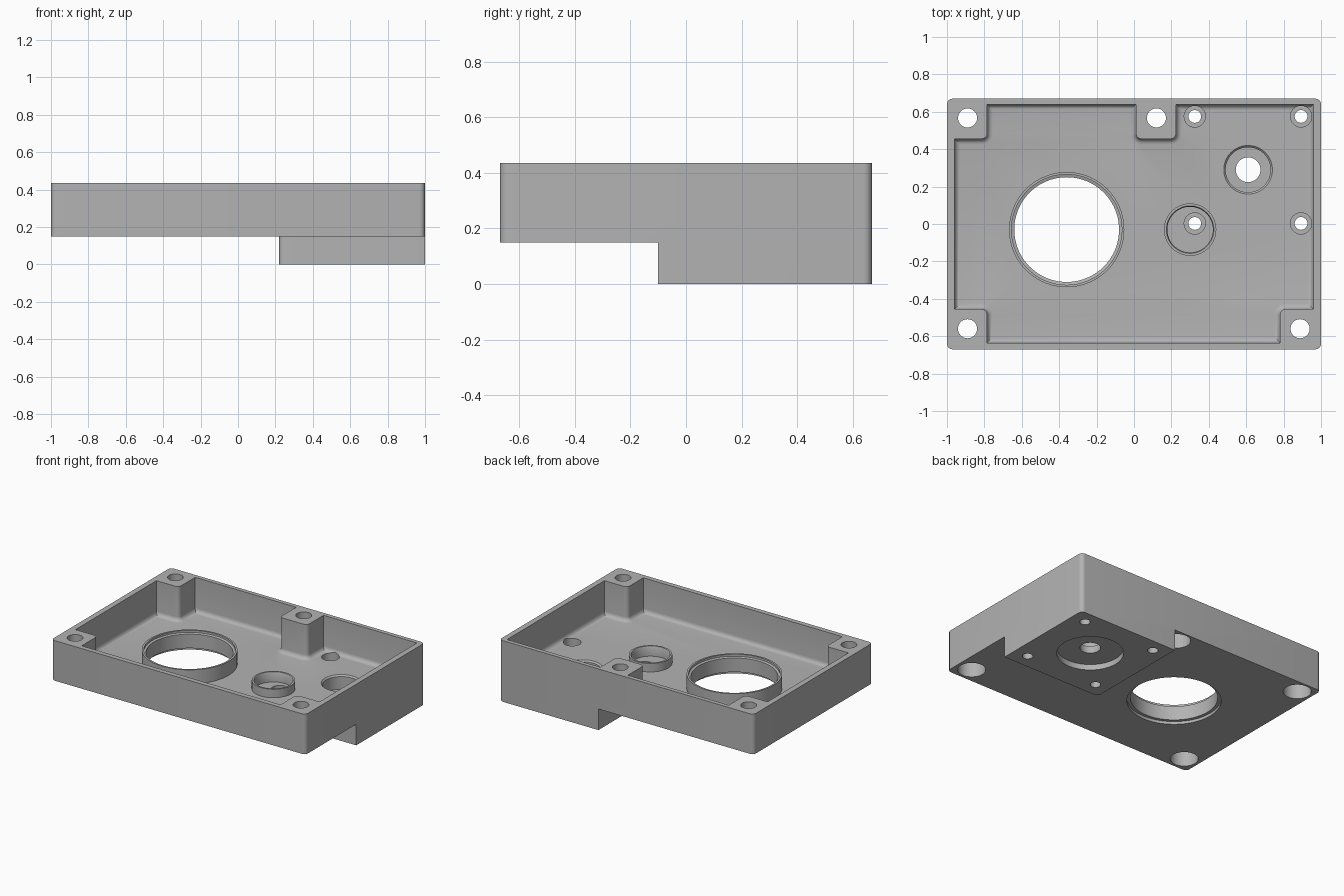
import bpy, bmesh, math

cube = bpy.data.objects.get("Cube")
if cube:
    bpy.data.objects.remove(cube, do_unlink=True)

grey = bpy.data.materials.new("cast grey")
grey.use_nodes = True
grey.diffuse_color = (0.45, 0.45, 0.45, 1)
grey.node_tree.nodes["Principled BSDF"].inputs["Base Color"].default_value = (0.45, 0.45, 0.45, 1)

TOP, UNDER, FLOOR = 0.435, 0.15, 0.19


def add_object(name, bm):
    bmesh.ops.recalc_face_normals(bm, faces=bm.faces)
    mesh = bpy.data.meshes.new(name)
    bm.to_mesh(mesh)
    bm.free()
    mesh.materials.append(grey)
    obj = bpy.data.objects.new(name, mesh)
    bpy.context.collection.objects.link(obj)
    return obj


def prism(name, outline, z0, z1, rounded=(), radius=0.03, fillet=0):
    """Extruded outline with chosen upright corners rounded and an optional base fillet."""
    bm = bmesh.new()
    face = bm.faces.new([bm.verts.new((x, y, z0)) for x, y in outline])
    ext = bmesh.ops.extrude_face_region(bm, geom=[face], use_keep_orig=True)
    for v in ext["geom"]:
        if isinstance(v, bmesh.types.BMVert):
            v.co.z = z1
    bmesh.ops.recalc_face_normals(bm, faces=bm.faces)

    def near(v):
        return any(math.hypot(v.co.x - x, v.co.y - y) < 1e-4 for x, y in rounded)

    corners = [e for e in bm.edges
               if abs(e.verts[0].co.z - e.verts[1].co.z) > 0.01 and near(e.verts[0])]
    if corners:
        bmesh.ops.bevel(bm, geom=corners, offset=radius, segments=6, profile=0.5, affect="EDGES")
    if fillet:
        base = [e for e in bm.edges if all(abs(v.co.z - z0) < 1e-5 for v in e.verts)]
        bmesh.ops.bevel(bm, geom=base, offset=fillet, segments=5, profile=0.5, affect="EDGES")
    return add_object(name, bm)


def turned(name, centre, profile, sides=64):
    """Solid of revolution from (radius, height) steps, closed at both ends."""
    bm = bmesh.new()
    rings = []
    for r, z in profile:
        rings.append([bm.verts.new((centre[0] + r * math.cos(math.tau * i / sides),
                                    centre[1] + r * math.sin(math.tau * i / sides), z))
                      for i in range(sides)])
    for a, b in zip(rings, rings[1:]):
        for i in range(sides):
            j = (i + 1) % sides
            bm.faces.new((a[i], a[j], b[j], b[i]))
    bm.faces.new(rings[0])
    bm.faces.new(rings[-1])
    return add_object(name, bm)


def combine(target, tool, operation):
    mod = target.modifiers.new(tool.name, "BOOLEAN")
    mod.operation, mod.solver, mod.object = operation, "EXACT", tool
    bpy.context.view_layer.objects.active = target
    bpy.ops.object.modifier_apply(modifier=mod.name)
    bpy.data.objects.remove(tool, do_unlink=True)


# Outer block, full height, with rounded upright corners
block = [(-1, -0.67), (1, -0.67), (1, 0.67), (-1, 0.67)]
housing = prism("housing", block, 0, TOP, rounded=block)

# Cut away the underside, leaving the raised foot pad at one corner
step = [(-2, -2), (2, -2), (2, -0.1), (0.22, -0.1), (0.22, 2), (-2, 2)]
combine(housing, prism("underside_cutter", step, -1, UNDER, rounded=[(0.22, -0.1)]), "DIFFERENCE")

# Tray cavity that leaves three corner posts and one post on the back wall
posts = [(-0.785, -0.455), (0.78, -0.455), (0.225, 0.455), (0.01, 0.455), (-0.785, 0.455)]
cavity = [(-0.785, -0.635), (0.78, -0.635), posts[1], (0.96, -0.455), (0.96, 0.64),
          (0.225, 0.64), posts[2], posts[3], (0.01, 0.64), (-0.785, 0.64), posts[4],
          (-0.96, 0.455), (-0.96, -0.455), posts[0]]
combine(housing, prism("cavity_cutter", cavity, FLOOR, 1, rounded=posts, fillet=0.03), "DIFFERENCE")

# Raised collars on the floor
large, small, shaft = (-0.36, -0.03), (0.30, -0.03), (0.61, 0.29)
combine(housing, turned("large_collar", large, [(0.308, 0.165), (0.308, 0.29)], 96), "UNION")
combine(housing, turned("small_collar", small, [(0.14, 0.165), (0.14, 0.25)]), "UNION")

# Large bore: seat above, thin lip, shallow counterbore below
combine(housing, turned("large_bore", large, [(0.302, 0.1), (0.302, 0.17), (0.28, 0.17), (0.28, 0.27),
                                             (0.295, 0.275), (0.295, 0.5)], 96), "DIFFERENCE")
# Blind pocket in the small collar
combine(housing, turned("small_pocket", small, [(0.122, 0.18), (0.122, 0.24), (0.132, 0.26)]), "DIFFERENCE")
# Shaft hole with a seat on each side of the pad
combine(housing, turned("shaft_bore", shaft, [(0.214, -0.1), (0.214, 0.04), (0.066, 0.04), (0.066, 0.09),
                                             (0.12, 0.09), (0.12, 0.18), (0.135, 0.195),
                                             (0.135, 0.3)]), "DIFFERENCE")
# Counterbored screw holes through the pad
for x in (0.325, 0.893):
    for y in (0.003, 0.575):
        combine(housing, turned("pad_screw_hole", (x, y), [(0.034, -0.1), (0.034, 0.08), (0.057, 0.08),
                                                         (0.057, 0.23)], 32), "DIFFERENCE")
# Post bolt holes, widened from below
for spot in ((-0.89, -0.56), (0.888, -0.56), (-0.89, 0.567), (0.12, 0.567)):
    combine(housing, turned("post_bolt_hole", spot, [(0.09, 0), (0.09, 0.27), (0.051, 0.27),
                                                   (0.051, 0.6)] if spot[0] != 0.12 else
                            [(0.09, 0.1), (0.09, 0.27), (0.051, 0.27), (0.051, 0.6)], 40), "DIFFERENCE")

# Smooth the curved walls, keep the machined edges crisp
bpy.ops.object.select_all(action="DESELECT")
housing.select_set(True)
bpy.context.view_layer.objects.active = housing
bpy.ops.object.shade_smooth_by_angle(angle=math.radians(30))
